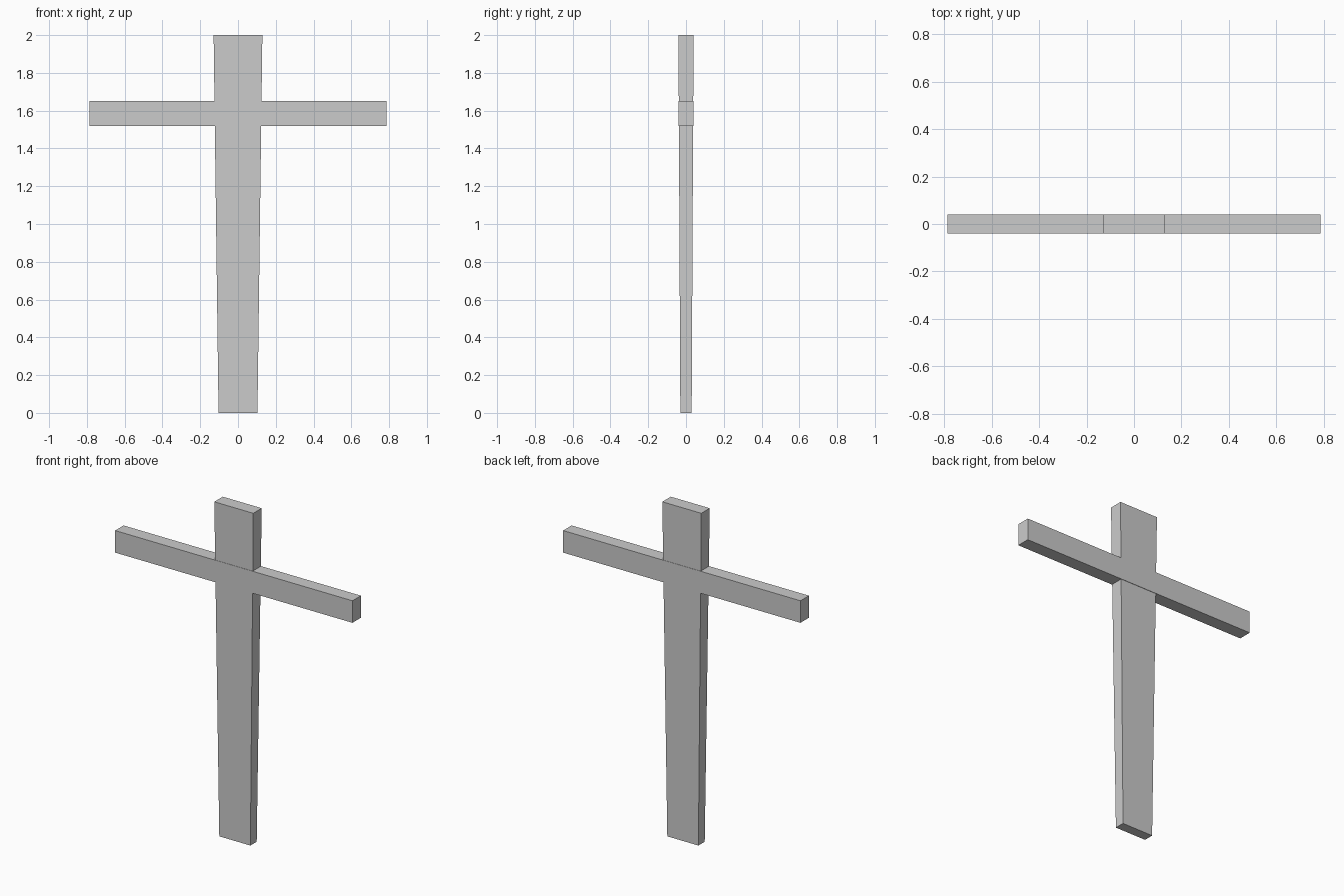
import bpy
import bmesh

if "Cube" in bpy.data.objects:
    bpy.data.objects.remove(bpy.data.objects["Cube"])


def tapered_box(name, z0, z1, bottom, top):
    """Box from z0 to z1 with (half width, half depth) at each end."""
    bm = bmesh.new()
    bmesh.ops.create_cube(bm, size=2)
    for v in bm.verts:
        hx, hy = top if v.co.z > 0 else bottom
        v.co = (v.co.x * hx, v.co.y * hy, z1 if v.co.z > 0 else z0)
    mesh = bpy.data.meshes.new(name)
    bm.to_mesh(mesh)
    bm.free()
    obj = bpy.data.objects.new(name, mesh)
    bpy.context.collection.objects.link(obj)
    return obj


# Upright post, widening toward the top
tapered_box("post", 0, 2, (0.103, 0.03), (0.129, 0.04))

# Crossbar, slightly proud of the post front and back
tapered_box("crossbar", 1.52, 1.652, (0.786, 0.04), (0.786, 0.04))
